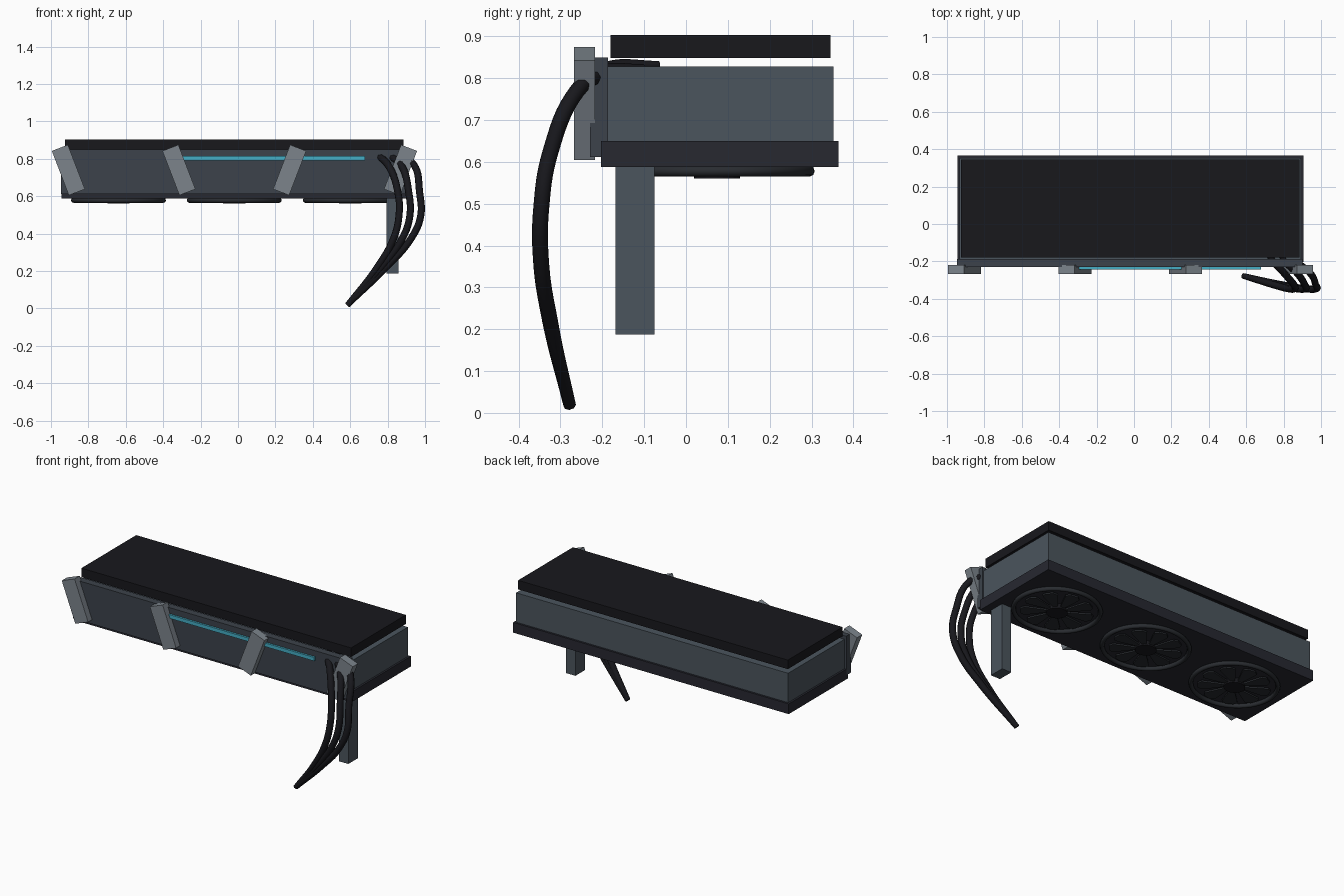
import bpy, bmesh
from math import cos, sin, pi, radians
from mathutils import Vector

if "Cube" in bpy.data.objects:
    bpy.data.objects.remove(bpy.data.objects["Cube"])


def material(name, rgb):
    m = bpy.data.materials.new(name)
    m.diffuse_color = (*rgb, 1)
    m.use_nodes = True
    m.node_tree.nodes["Principled BSDF"].inputs["Base Color"].default_value = m.diffuse_color
    return m


BLACK = material("black", (0.009, 0.009, 0.012))
DARK = material("dark_shroud", (0.02, 0.021, 0.03))
STEEL = material("blue_grey", (0.07, 0.09, 0.11))
PANEL = material("panel_grey", (0.045, 0.055, 0.07))
SILVER = material("silver", (0.2, 0.23, 0.26))
CYAN = material("cyan", (0.06, 0.42, 0.56))
FAN = material("fan_grey", (0.022, 0.025, 0.03))


def finish(name, bm, mat, smooth=False):
    bmesh.ops.recalc_face_normals(bm, faces=bm.faces)
    me = bpy.data.meshes.new(name)
    bm.to_mesh(me)
    bm.free()
    ob = bpy.data.objects.new(name, me)
    bpy.context.collection.objects.link(ob)
    me.materials.append(mat)
    if smooth:
        for p in me.polygons:
            p.use_smooth = True
    return ob


def box(name, x, y, z, mat, tilt=0):
    lo, hi = Vector((x[0], y[0], z[0])), Vector((x[1], y[1], z[1]))
    bm = bmesh.new()
    bmesh.ops.create_cube(bm, size=1)
    for v in bm.verts:
        v.co = Vector(c * s for c, s in zip(v.co, hi - lo))
    ob = finish(name, bm, mat)
    ob.location = (lo + hi) / 2
    ob.rotation_euler.y = radians(tilt)
    return ob


def prism(name, outline, z0, z1, mat, loc, scale):
    bm = bmesh.new()
    face = bm.faces.new([bm.verts.new((x, y, z0)) for x, y in outline])
    ext = bmesh.ops.extrude_face_region(bm, geom=[face])
    for v in ext["geom"]:
        if isinstance(v, bmesh.types.BMVert):
            v.co.z = z1
    ob = finish(name, bm, mat)
    ob.location, ob.scale = loc, scale
    return ob


def circle(r, n):
    return [(r * cos(2 * pi * i / n), r * sin(2 * pi * i / n)) for i in range(n)]


# Main slabs of the card
box("backplate", (-0.925, 0.885), (-0.18, 0.345), (0.848, 0.903), BLACK)
box("heatsink_body", (-0.933, 0.893), (-0.19, 0.353), (0.645, 0.828), STEEL)
box("fan_shroud", (-0.945, 0.905), (-0.203, 0.365), (0.588, 0.65), DARK)
box("front_panel", (-0.945, 0.9), (-0.23, -0.187), (0.612, 0.85), PANEL)
box("light_strip", (-0.35, 0.68), (-0.242, -0.226), (0.792, 0.814), CYAN)
box("support_post", (0.795, 0.858), (-0.168, -0.075), (0.187, 0.6), STEEL)

# Slanted trim bars, mirrored in pairs
for i, (cx, tilt) in enumerate([(-0.907, -21), (-0.316, -21), (0.276, 21), (0.869, 21)]):
    box(f"trim_bar_{i + 1}", (cx - 0.046, cx + 0.046), (-0.268, -0.218),
        (0.74 - 0.127, 0.74 + 0.127), SILVER, tilt)

# Three fans under the shroud: ring, blades, hub
BLADES = 9
for i, cx in enumerate((-0.639, -0.02, 0.6)):
    loc, scale = (cx, 0.074, 0), (1, 0.92, 1)
    bm = bmesh.new()
    n, m, R, r = 48, 8, 0.241, 0.013
    grid = [[bm.verts.new(((R + r * cos(b)) * cos(a), (R + r * cos(b)) * sin(a), 0.578 + r * sin(b)))
             for b in (2 * pi * k / m for k in range(m))]
            for a in (2 * pi * j / n for j in range(n))]
    for j in range(n):
        for k in range(m):
            bm.faces.new((grid[j][k], grid[(j + 1) % n][k],
                          grid[(j + 1) % n][(k + 1) % m], grid[j][(k + 1) % m]))
    ring = finish(f"fan_ring_{i + 1}", bm, FAN, True)
    ring.location, ring.scale = loc, scale
    prism(f"fan_hub_{i + 1}", circle(0.06, 24), 0.56, 0.59, BLACK, loc, scale)
    for k in range(BLADES):
        a = 2 * pi * k / BLADES
        pts = [(0.04, -0.1), (0.15, -0.22), (0.19, -0.22), (0.205, -0.1),
               (0.205, 0.12), (0.185, 0.25), (0.14, 0.26), (0.04, 0.3)]
        prism(f"fan_{i + 1}_blade_{k + 1}", [(q * cos(a + t), q * sin(a + t)) for q, t in pts],
              0.568, 0.577, FAN, loc, scale)


# Power cables, converging at the floor
def cable(name, pts):
    cu = bpy.data.curves.new(name, "CURVE")
    cu.dimensions = "3D"
    cu.bevel_depth, cu.bevel_resolution = 0.019, 2
    cu.use_fill_caps = True
    cu.resolution_u = 8
    s = cu.splines.new("BEZIER")
    s.bezier_points.add(len(pts) - 1)
    for p, c in zip(s.bezier_points, pts):
        p.co = c
        p.handle_left_type = p.handle_right_type = "AUTO"
    s.bezier_points[0].radius = 0.5
    s.bezier_points[-1].radius = 0.8
    ob = bpy.data.objects.new(name, cu)
    bpy.context.collection.objects.link(ob)
    cu.materials.append(BLACK)


for i in range(3):
    d = 0.058 * i
    e = 0.036 * i
    cable(f"power_cable_{i + 1}", [
        (0.69 + d, -0.065 - e, 0.832 - 0.008 * i),
        (0.735 + d * 1.2, -0.185 - e * 0.3, 0.822 - 0.008 * i),
        (0.80 + d * 1.2, -0.26, 0.77),
        (0.855 + d, -0.325, 0.62),
        (0.86 + d, -0.346, 0.49),
        (0.83 + d * 0.8, -0.347, 0.37),
        (0.745 + d * 0.4, -0.325, 0.22),
        (0.585, -0.278, 0.018)])
